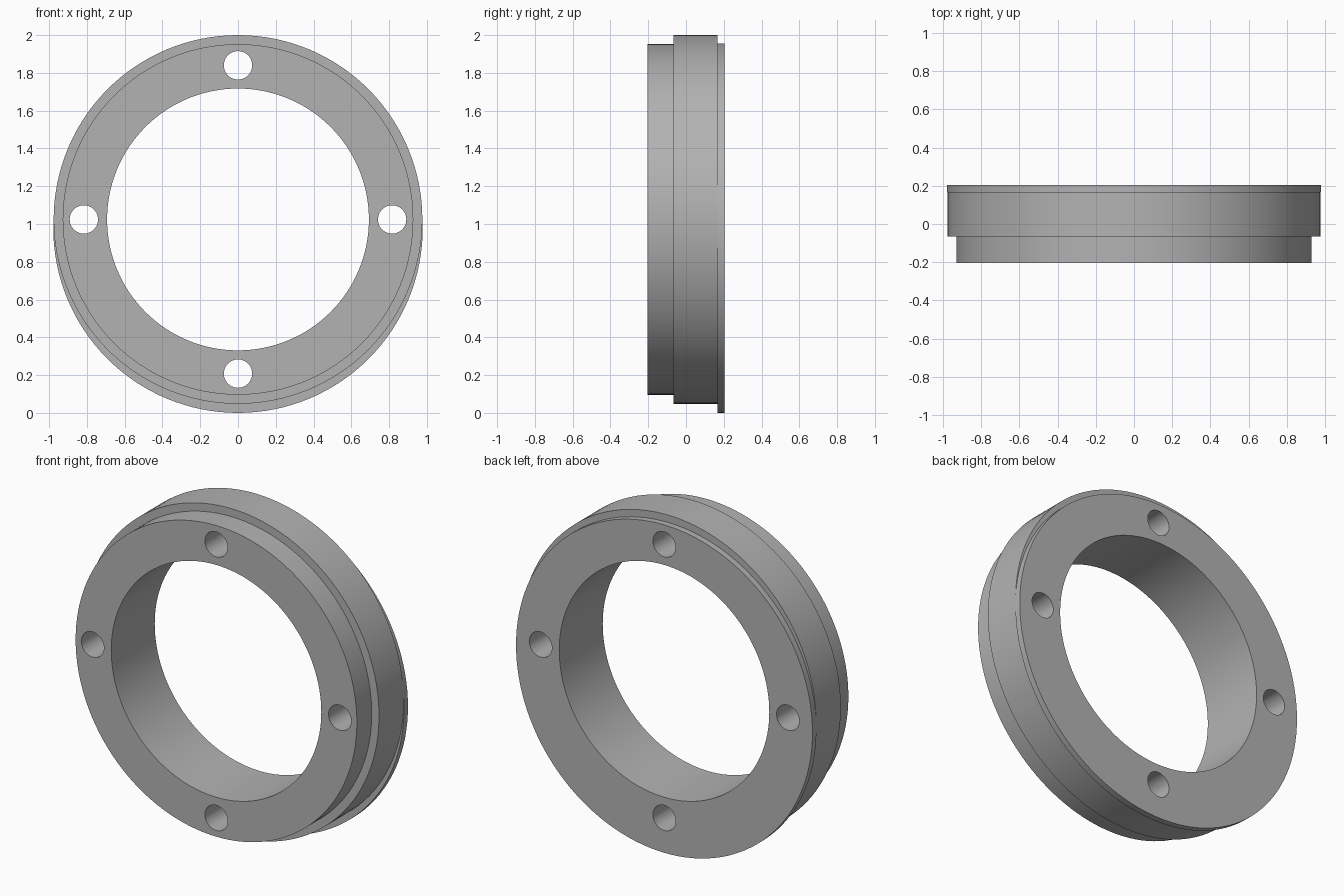
import bpy
import math
from mathutils import Matrix, Vector

cube = bpy.data.objects.get("Cube")
if cube:
    bpy.data.objects.remove(cube, do_unlink=True)

AXIS_Z = 1.024       # main bore axis
FLANGE_Z = 0.978     # axis of the offset rear flange

metal = bpy.data.materials.new("grey_metal")
metal.use_nodes = True
GREY = (0.45, 0.45, 0.45, 1)
metal.diffuse_color = GREY
metal.node_tree.nodes["Principled BSDF"].inputs["Base Color"].default_value = GREY


def lathe(name, profile, z, x=0.0, sides=128):
    """Closed solid turned about the y axis from (radius, y) points."""
    verts, faces = [], []
    for r, y in profile:
        for i in range(sides):
            a = math.tau * i / sides
            verts.append((x + r * math.cos(a), y, z + r * math.sin(a)))
    for k in range(len(profile) - 1):
        for i in range(sides):
            j = (i + 1) % sides
            a, b = k * sides, (k + 1) * sides
            faces.append((a + i, b + i, b + j, a + j))
    last = (len(profile) - 1) * sides
    faces.append(tuple(range(sides)))
    faces.append(tuple(last + i for i in reversed(range(sides))))
    mesh = bpy.data.meshes.new(name)
    mesh.from_pydata(verts, [], faces)
    mesh.materials.append(metal)
    ob = bpy.data.objects.new(name, mesh)
    bpy.context.collection.objects.link(ob)
    return ob


def combine(target, tool, operation):
    """Apply one boolean and discard the tool object."""
    mod = target.modifiers.new("boolean", 'BOOLEAN')
    mod.operation = operation
    mod.solver = 'EXACT'
    mod.object = tool
    bpy.context.view_layer.objects.active = target
    bpy.ops.object.modifier_apply(modifier=mod.name)
    bpy.data.objects.remove(tool, do_unlink=True)


# Stepped ring body: narrow front spigot and wide main band
ring = lathe("stepped_flange_ring",
             [(0.928, -0.205), (0.928, -0.065), (0.976, -0.065), (0.976, 0.168)], AXIS_Z)

# Thin rear flange, set lower than the ring
flange = lathe("rear_flange", [(0.978, 0.168), (0.978, 0.205)], FLANGE_Z)
combine(ring, flange, 'UNION')

# Central bore
bore = lathe("bore_cutter", [(0.693, -0.4), (0.693, 0.4)], AXIS_Z)
combine(ring, bore, 'DIFFERENCE')

# Four bolt holes
for i in range(4):
    a = i * math.pi / 2
    hole = lathe("bolt_hole_cutter", [(0.075, -0.4), (0.075, 0.4)],
                 AXIS_Z + 0.816 * math.sin(a), 0.816 * math.cos(a), 48)
    combine(ring, hole, 'DIFFERENCE')

# Smooth round walls with crisp edges
bpy.ops.object.select_all(action='DESELECT')
ring.select_set(True)
bpy.context.view_layer.objects.active = ring
bpy.ops.object.shade_smooth_by_angle(angle=math.radians(30))
